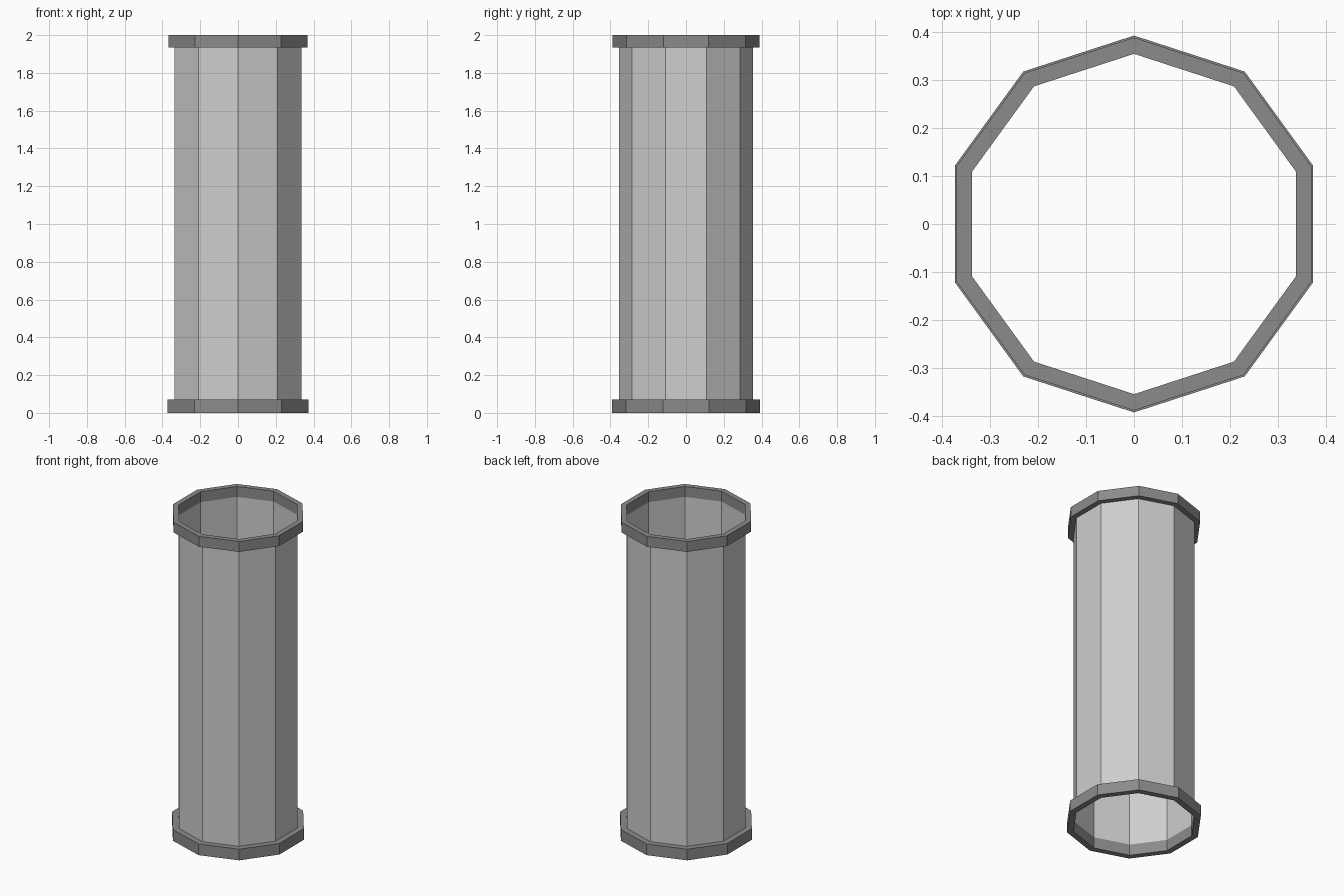
import bpy, bmesh, math

SIDES = 10
PIPE_R = 0.354

default = bpy.data.objects.get("Cube")
if default:
    bpy.data.objects.remove(default, do_unlink=True)


def flat_material(name, grey):
    mat = bpy.data.materials.new(name)
    mat.use_nodes = True
    colour = (grey, grey, grey, 1)
    mat.diffuse_color = colour
    bsdf = mat.node_tree.nodes["Principled BSDF"]
    bsdf.inputs["Base Color"].default_value = colour
    bsdf.inputs["Roughness"].default_value = 0.8
    return mat


def lathe(name, profile, mat, closed):
    """Sweep a (radius, height) profile around z in flat ten-sided steps."""
    bm = bmesh.new()
    loops = []
    for radius, z in profile:
        angles = [math.pi / 2 + math.tau * i / SIDES for i in range(SIDES)]
        loops.append([bm.verts.new((radius * math.cos(a), radius * math.sin(a), z))
                      for a in angles])
    pairs = list(zip(loops, loops[1:]))
    if closed:
        pairs.append((loops[-1], loops[0]))
    for low, high in pairs:
        for i in range(SIDES):
            j = (i + 1) % SIDES
            bm.faces.new((low[i], low[j], high[j], high[i]))
    mesh = bpy.data.meshes.new(name)
    bm.to_mesh(mesh)
    bm.free()
    mesh.materials.append(mat)
    obj = bpy.data.objects.new(name, mesh)
    bpy.context.collection.objects.link(obj)
    return obj


def collar(name, radius, bottom, top):
    profile = [(radius, bottom), (radius, top), (PIPE_R, top), (PIPE_R, bottom)]
    return lathe(name, profile, dark_grey, closed=True)


light_grey = flat_material("light_grey", 0.62)
dark_grey = flat_material("dark_grey", 0.26)

# Thin open pipe wall between the two collars
lathe("pipe_wall", [(PIPE_R, 0.07), (PIPE_R, 1.935)], light_grey, closed=False)

# End collars, the lower one slightly larger
collar("bottom_collar", 0.392, 0.0, 0.07)
collar("top_collar", 0.388, 1.935, 2.0)
